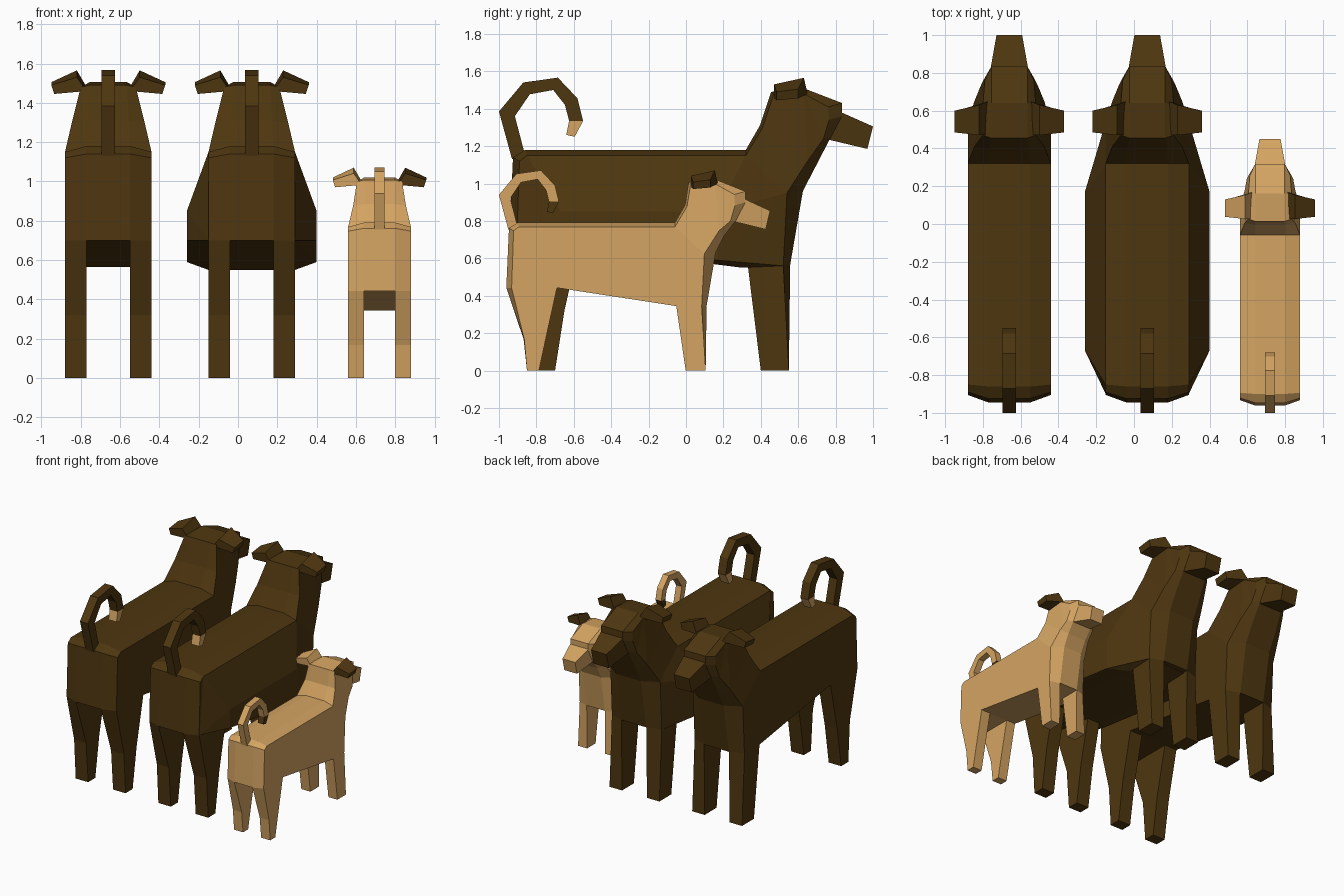
import bpy, bmesh

if "Cube" in bpy.data.objects:
    bpy.data.objects.remove(bpy.data.objects["Cube"])


def material(name, rgb):
    m = bpy.data.materials.new(name)
    m.diffuse_color = (*rgb, 1)
    m.use_nodes = True
    m.node_tree.nodes["Principled BSDF"].inputs["Base Color"].default_value = m.diffuse_color
    return m


BROWN = material("dark_brown", (0.076, 0.037, 0.005))
TAN = material("tan", (0.66, 0.37, 0.122))


def big(x, y, z):
    return x, y, z


def small(x, y, z):
    # the puppy is a reduced dog with shorter legs and a relatively larger head
    if y > 0.7 or (y > 0.44 and z > 1.35):
        return 0.82 * x, 0.45 + 0.8 * (y - 1), 1.07 + 0.83 * (z - 1.565)
    return 0.725 * x, 0.713 * (y + 1) - 1, max(0, 0.725 * z - 0.065)


def finish(name, bm, mat, cx):
    bmesh.ops.recalc_face_normals(bm, faces=bm.faces)
    me = bpy.data.meshes.new(name)
    bm.to_mesh(me)
    bm.free()
    me.materials.append(mat)
    ob = bpy.data.objects.new(name, me)
    ob.location.x = cx
    bpy.context.collection.objects.link(ob)


def loft(name, rings, mat, cx, fit, caps=None):
    bm = bmesh.new()
    vs = [[bm.verts.new(fit(*p)) for p in r] for r in rings]
    n = len(vs[0])
    for a, b in zip(vs, vs[1:]):
        for i in range(n):
            j = (i + 1) % n
            bm.faces.new((a[i], a[j], b[j], b[i]))
    for ring in (vs[0], vs[-1]):
        for cap in caps or [range(n)]:
            bm.faces.new([ring[i] for i in cap])
    finish(name, bm, mat, cx)


# side profile: inner (half width, y, z), outer (half width, y, z)
PROFILE = [
    ((.11, -.565, .70), (.22, -.565, .70)),    # rear belly
    ((.11, -.945, .70), (.22, -.905, .70)),    # rump
    ((.11, -.925, 1.14), (.22, -.89, 1.12)),
    ((.11, -.86, 1.18), (.22, -.85, 1.15)),
    ((.11, .32, 1.18), (.22, .32, 1.15)),      # withers
    ((.105, .395, 1.31), (.185, .41, 1.30)),   # neck
    ((.095, .455, 1.49), (.14, .47, 1.48)),    # head
    ((.095, .64, 1.505), (.14, .63, 1.48)),
    ((.095, .835, 1.43), (.13, .76, 1.41)),
    ((.095, .835, 1.36), (.135, .765, 1.34)),
    ((.10, .77, 1.24), (.15, .735, 1.24)),     # jaw
    ((.11, .69, 1.085), (.185, .65, 1.12)),    # throat
    ((.11, .625, .96), (.22, .54, .95)),       # chest
    ((.11, .557, .565), (.22, .52, .565)),
    ((.11, .33, .565), (.22, .33, .565)),
]
SIDES = [(0, 1, 2, 3, 4, 12, 13, 14), (4, 5, 11, 12), (5, 6, 7, 11),
         (7, 10, 11), (7, 8, 9, 10)]

TAIL = [  # outer (y, z), inner (y, z)
    ((-.93, 1.13), (-.86, 1.15)), ((-1.0, 1.385), (-.915, 1.36)),
    ((-.87, 1.54), (-.835, 1.477)), ((-.685, 1.566), (-.71, 1.50)),
    ((-.58, 1.455), (-.647, 1.42)), ((-.55, 1.335), (-.625, 1.335)),
    ((-.595, 1.25), (-.64, 1.26))]

# leg stations: z, inner back, outer back, inner front, outer front
HIND = [(.70, -.945, -.905, -.565, -.565), (.32, -.815, -.81, -.65, -.65),
        (0, -.79, -.79, -.70, -.70)]
FORE = [(.565, .33, .33, .557, .52), (0, .40, .40, .55, .55)]


def dog(label, cx, fit, coat, accent, right_ear):
    # torso, neck and head
    rings = []
    for s, k in ((-1, 1), (-1, 0), (1, 0), (1, 1)):
        rings.append([(s * p[k][0], p[k][1], p[k][2]) for p in PROFILE])
    loft(label + "_body", rings, coat, cx, fit, SIDES)
    # snout
    loft(label + "_snout",
         [[(-w, yt, zt), (w, yt, zt), (w, yb, zb), (-w, yb, zb)]
          for w, yt, zt, yb, zb in ((.10, .82, 1.385, .76, 1.235),
                                    (.068, 1.0, 1.305, .97, 1.185))],
         coat, cx, fit)
    # curled tail with a contrasting tip
    tail = [[(-.035, *o), (.035, *o), (.035, *i), (-.035, *i)] for o, i in TAIL]
    loft(label + "_tail", tail[:6], coat, cx, fit)
    loft(label + "_tail_tip", tail[5:], accent, cx, fit)
    for s, side in ((-1, "left"), (1, "right")):
        # legs
        for part, leg in (("hind_leg", HIND), ("front_leg", FORE)):
            loft(f"{label}_{part}_{side}",
                 [[(s * .11, bi, z), (s * .22, bo, z), (s * .22, fo, z), (s * .11, fi, z)]
                  for z, bi, bo, fi, fo in leg], coat, cx, fit)
        # folded ear
        loft(f"{label}_ear_{side}",
             [[(s * .16, .47, 1.53), (s * .16, .63, 1.565),
               (s * .11, .65, 1.48), (s * .11, .47, 1.46)],
              [(s * .29, .485, 1.49), (s * .29, .60, 1.505),
               (s * .275, .60, 1.455), (s * .275, .485, 1.445)]],
             right_ear if s > 0 else coat, cx, fit)


dog("first_dog", -.66, big, BROWN, TAN, BROWN)
dog("round_dog", .07, big, BROWN, TAN, BROWN)
dog("puppy", .72, small, TAN, BROWN, BROWN)

# swollen belly of the round dog
bm = bmesh.new()
for s in (-1, 1):
    for x, y, z in ((.22, -.85, 1.15), (.22, .32, 1.15), (.22, .54, .95),
                    (.22, .52, .56), (.22, -.90, .70), (.22, -.565, .69),
                    (.22, .30, .55), (.33, -.67, .85), (.33, .17, .85),
                    (.33, -.67, .70), (.33, .17, .59)):
        bm.verts.new((s * x, y, z))
bmesh.ops.convex_hull(bm, input=bm.verts)
bmesh.ops.dissolve_limit(bm, angle_limit=0.02, verts=bm.verts, edges=bm.edges)
finish("round_dog_belly", bm, BROWN, .07)
